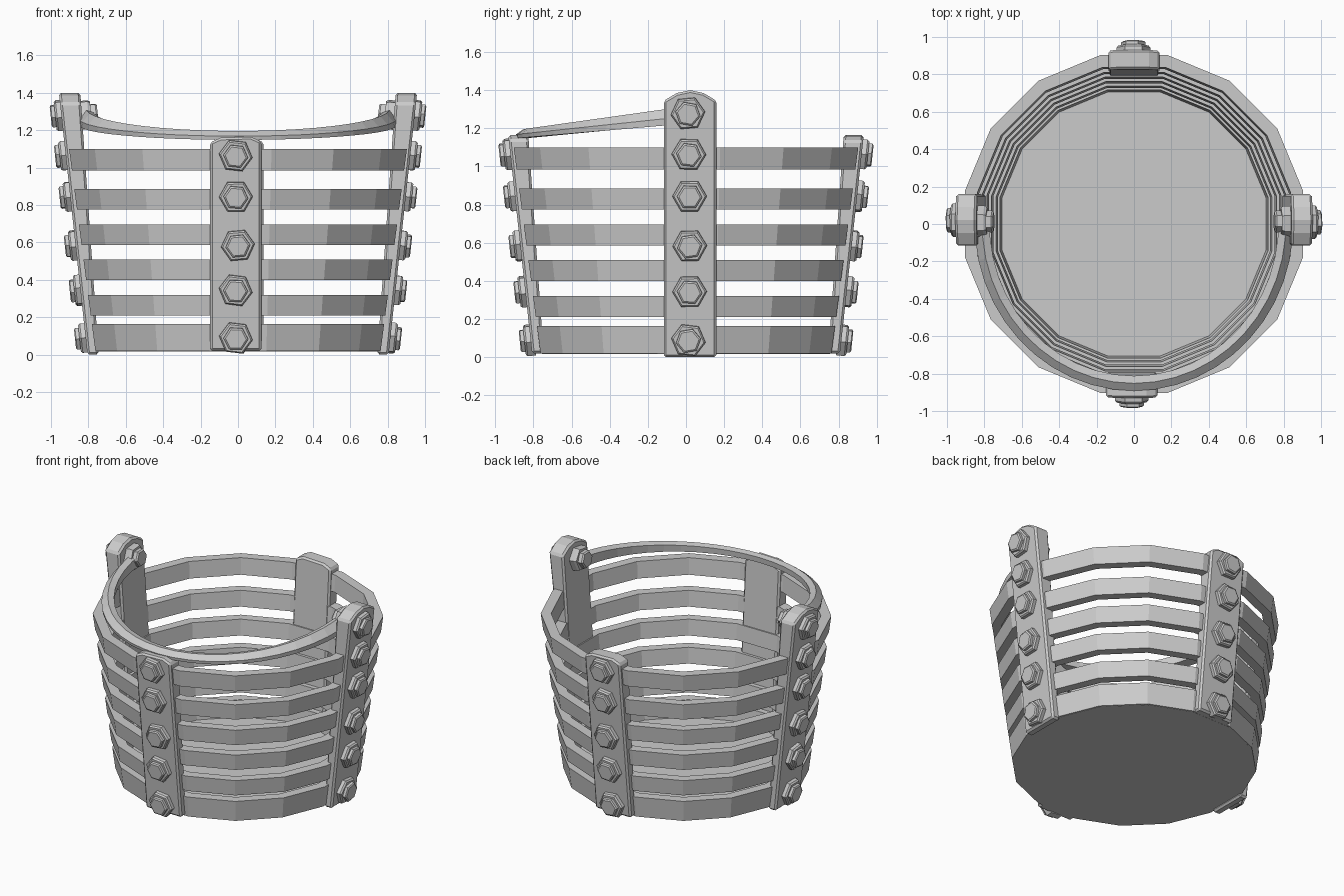
import bpy, bmesh, math, random
from mathutils import Matrix, Vector

if "Cube" in bpy.data.objects:
    bpy.data.objects.remove(bpy.data.objects["Cube"])

random.seed(4)
SIDES = 16


def finish(name, bm):
    bmesh.ops.recalc_face_normals(bm, faces=bm.faces)
    me = bpy.data.meshes.new(name)
    bm.to_mesh(me)
    bm.free()
    ob = bpy.data.objects.new(name, me)
    bpy.context.collection.objects.link(ob)
    return ob


def bridge(bm, a, b):
    n = len(a)
    for i in range(n):
        bm.faces.new((a[i], a[(i + 1) % n], b[(i + 1) % n], b[i]))


def loft(name, rings, closed=False):
    """Skin a list of equal point rings; cap the ends or close the loop."""
    bm = bmesh.new()
    vs = [[bm.verts.new(p) for p in r] for r in rings]
    for a, b in zip(vs, vs[1:]):
        bridge(bm, a, b)
    if closed:
        bridge(bm, vs[-1], vs[0])
    else:
        bm.faces.new(vs[0])
        bm.faces.new(vs[-1])
    return finish(name, bm)


def wall(z):          # flat-to-centre distance of the hoop outside
    return 0.76 + 0.13 * z


def outer(z):         # outer face of the upright straps
    return 0.805 + 0.109 * z


def inner(z):         # inner face of the upright straps
    return 0.745 + 0.07 * z


def polar(r, k, z):
    a = (k + 0.5) * 2 * math.pi / SIDES
    r /= math.cos(math.pi / SIDES)
    return (r * math.cos(a), r * math.sin(a), z)


# hoops
for i, (z0, z1) in enumerate([(0.02, 0.165), (0.21, 0.32), (0.4, 0.51),
                              (0.585, 0.695), (0.775, 0.885), (0.985, 1.1)]):
    prof = [(wall(z0), z0), (wall(z1), z1), (wall(z1) - 0.065, z1), (wall(z0) - 0.06, z0)]
    loft(f"hoop_{i + 1}", [[polar(r, k, z) for r, z in prof] for k in range(SIDES)], True)

# floor
loft("floor", [[polar(r, k, z) for k in range(SIDES)]
               for r, z in ((0.755, 0.018), (0.73, 0.05))])


def bolt(name, rot, pos, tilt, r1, d1, r2, d2):
    """Hexagonal washer with a smaller hexagonal head along local +X."""
    m = rot @ Matrix.Translation(pos) @ Matrix.Rotation(tilt, 4, 'Y')
    s1, s2 = random.uniform(-0.15, 0.15), random.uniform(-0.2, 0.2)
    rings = []
    for r, x, s in ((r1, -0.02, s1), (r1, d1 * 0.7, s1), (r1 * 0.9, d1, s1),
                    (r2, d1, s2), (r2, d1 + d2 * 0.75, s2), (r2 * 0.85, d1 + d2, s2)):
        rings.append([m @ Vector((x, r * math.cos(k * math.pi / 3 + s),
                                  r * math.sin(k * math.pi / 3 + s))) for k in range(6)])
    loft(name, rings)


# upright straps with bolts
SHORT = [(-0.137, 0.02), (0.137, 0.02), (0.137, 1.14), (0.08, 1.165), (-0.08, 1.16), (-0.137, 1.135)]
TALL = [(-0.138, 0.0), (0.138, 0.0), (0.138, 1.345), (0.07, 1.385), (0, 1.4), (-0.07, 1.385), (-0.138, 1.345)]
TILT = math.atan(0.109)
for name, ang, off, outline in (("front", -90, -0.012, SHORT), ("back", 90, 0, SHORT),
                                ("right", 0, 0.022, TALL), ("left", 180, -0.022, TALL)):
    rot = Matrix.Rotation(math.radians(ang), 4, 'Z')
    strap = loft(f"{name}_strap", [[rot @ Vector((f(z), u + off, z)) for u, z in outline]
                                   for f in (inner, outer)])
    bev = strap.modifiers.new("bevel", 'BEVEL')
    bev.width, bev.segments = 0.012, 1
    heights = [0.09, 0.345, 0.585, 0.845, 1.065] + ([1.28] if outline is TALL else [])
    for i, z in enumerate(heights):
        bolt(f"{name}_bolt_{i + 1}", rot, (outer(z), off * 0.6 + random.uniform(-0.008, 0.008), z),
             TILT, 0.09, 0.033, 0.066, 0.024)
    if outline is TALL:   # handle pivot on the inside
        bolt(f"{name}_pivot", rot, (inner(1.28), off * 0.6, 1.28), math.pi + TILT,
             0.085, 0.05, 0.06, 0.035)

# handle, swung down onto the front strap
SECTION = [(-0.04, 0.016), (0.0, 0.024), (0.04, -0.004), (0.036, -0.024), (-0.036, -0.022)]
rings = []
N = 24
for i in range(N + 1):
    a = math.radians(177 + 186 * i / N)
    c, s = math.cos(a), math.sin(a)
    f = max(0, -s)
    rings.append([((0.812 + w) * c, (0.852 + w) * s, 1.27 - 0.098 * f + h * (1.9 - 0.9 * f))
                  for w, h in SECTION])
loft("handle", rings)
